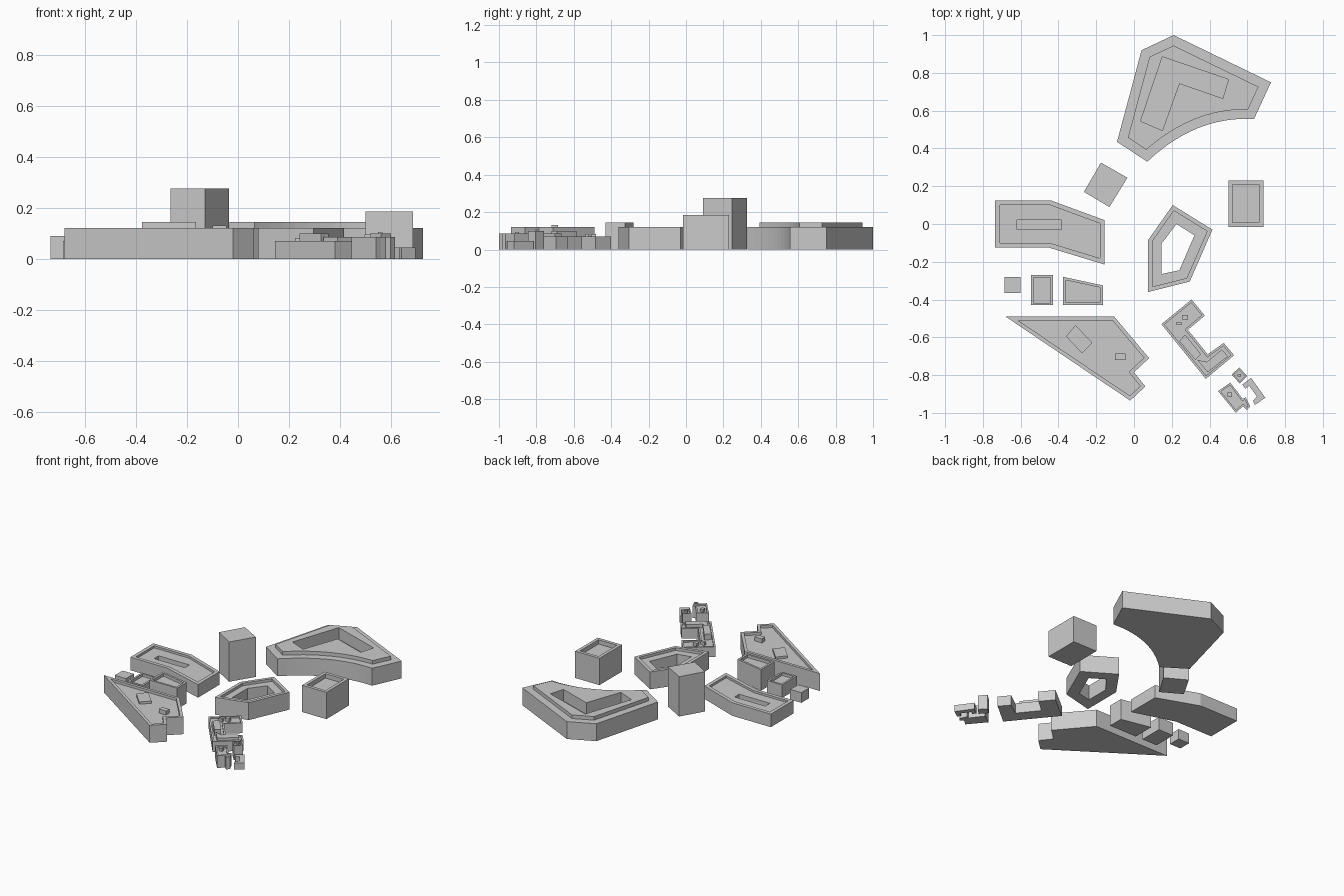
import bpy, bmesh
from mathutils import Vector

if "Cube" in bpy.data.objects:
    bpy.data.objects.remove(bpy.data.objects["Cube"])


def block(name, pts, top, base=0.0, rim=0.0, depth=0.0):
    """Extruded footprint; a positive rim leaves a parapet, a negative depth raises the middle."""
    bm = bmesh.new()
    lo = [bm.verts.new((x, y, base)) for x, y in pts]
    hi = [bm.verts.new((x, y, top)) for x, y in pts]
    n = len(pts)
    bm.faces.new(lo)
    roof = bm.faces.new(hi)
    for i in range(n):
        j = (i + 1) % n
        bm.faces.new((lo[i], lo[j], hi[j], hi[i]))
    bmesh.ops.recalc_face_normals(bm, faces=bm.faces[:])
    if rim:
        bmesh.ops.inset_region(bm, faces=[roof], thickness=rim, use_even_offset=True)
        inner = bmesh.ops.extrude_discrete_faces(bm, faces=[roof])["faces"][0]
        bmesh.ops.translate(bm, verts=inner.verts[:], vec=(0, 0, -depth))
        bmesh.ops.recalc_face_normals(bm, faces=bm.faces[:])
    me = bpy.data.meshes.new(name)
    bm.to_mesh(me)
    bm.free()
    ob = bpy.data.objects.new(name, me)
    bpy.context.collection.objects.link(ob)
    return ob


def rect(x0, x1, y0, y1):
    return [(x0, y0), (x1, y0), (x1, y1), (x0, y1)]


def carve(ob, pts, floor):
    """Cut a courtyard down to the given floor height."""
    cutter = block("courtyard_cutter", pts, 0.5, floor)
    cutter.hide_render = True
    mod = ob.modifiers.new("courtyard", 'BOOLEAN')
    mod.operation = 'DIFFERENCE'
    mod.solver = 'EXACT'
    mod.object = cutter
    bpy.context.view_layer.objects.active = ob
    bpy.ops.object.modifier_apply(modifier=mod.name)
    bpy.data.objects.remove(cutter)


def arc(a, c, b, n=12):
    """Quadratic curve between two corners, end points included."""
    a, b, c = Vector(a), Vector(b), Vector(c)
    out = []
    for i in range(n + 1):
        t = i / n
        out.append(tuple(a * (1 - t) ** 2 + c * 2 * t * (1 - t) + b * t * t))
    return out


# North building: curved front, stepped-in upper storey, L-shaped courtyard
block_north = block("north_building",
                    [(-.09, .435), (.04, .92), (.21, 1.0), (.725, .75)]
                    + arc((.635, .555), (.33, .575), (.07, .33)),
                    0.12, rim=0.05, depth=-0.025)
carve(block_north, [(.15, .885), (.5, .765), (.47, .665), (.24, .745),
                    (.15, .495), (.035, .545)], 0.065)

# Plain tower
block("tower", [(-.175, .325), (-.035, .245), (-.13, .09), (-.265, .17)], 0.275)

# East block
block("east_block", rect(.50, .685, -.015, .23), 0.185, rim=0.022, depth=0.03)

# West bent building with narrow light well
west = block("west_building", [(-.735, .125), (-.44, .125), (-.155, .02), (-.155, -.215),
                               (-.45, -.125), (-.735, -.125)], 0.12 - 0.03,
             rim=0.025, depth=0.015)
carve(west, rect(-.62, -.385, -.03, .02), 0.04)

# Ring building with an open atrium
ring = block("ring_building", [(.205, .1), (.415, -.03), (.295, -.305), (.075, -.36),
                               (.075, -.085)], 0.12, rim=0.022, depth=0.018)
carve(ring, [(.225, 0), (.32, -.06), (.24, -.245), (.145, -.265), (.145, -.105)], -0.1)

# Row of three small houses
block("small_cube_house", rect(-.685, -.6, -.365, -.28), 0.07)
block("middle_house", rect(-.545, -.43, -.43, -.27), 0.09, rim=0.013, depth=0.018)
block("wedge_house", [(-.375, -.28), (-.165, -.325), (-.165, -.43), (-.375, -.43)],
      0.145, rim=0.014, depth=0.02)

# Triangular south-west building and its roof boxes
block("triangular_building", [(-.68, -.49), (-.105, -.49), (.08, -.71), (0, -.785),
                              (.06, -.86), (-.02, -.935)], 0.12, rim=0.02, depth=0.018)
block("roof_box_large", [(-.31, -.535), (-.22, -.63), (-.275, -.685), (-.36, -.595)],
      0.118, 0.1)
block("roof_box_small", rect(-.1, -.045, -.72, -.685), 0.13, 0.1)

# South-east angled building with upper volumes
block("angled_building", [(.305, -.4), (.375, -.485), (.285, -.56), (.39, -.69), (.475, -.63),
                          (.53, -.695), (.38, -.82), (.145, -.53)], 0.07, rim=0.012, depth=0.01)
block("upper_wing_long", [(.27, -.585), (.355, -.69), (.325, -.72), (.24, -.62)], 0.1, 0.058)
block("upper_wing_short", [(.385, -.73), (.465, -.665), (.498, -.70), (.39, -.785),
                           (.335, -.72)], 0.085, 0.058)
for i, (x, y, w, d) in enumerate([(.27, -.493, .015, .012), (.238, -.528, .014, .008)]):
    block(f"roof_vent_{i + 1}", rect(x - w, x + w, y - d, y + d), 0.082, 0.058)

# Far south-east cluster
block("cluster_cube", [(.557, -.76), (.60, -.805), (.56, -.845), (.517, -.797)], 0.1,
      rim=0.008, depth=0.008)
block("cluster_cube_vent", rect(.549, .566, -.808, -.793), 0.106, 0.09)
block("cluster_low_wing", [(.62, -.815), (.695, -.92), (.64, -.958), (.63, -.935), (.652, -.915),
                           (.61, -.857), (.59, -.872), (.573, -.85)], 0.045)
block("cluster_house", [(.51, -.84), (.575, -.925), (.592, -.918), (.615, -.965), (.598, -.985),
                        (.578, -.965), (.56, -.98), (.54, -1.0), (.445, -.885)],
      0.085, rim=0.01, depth=0.01)
block("cluster_house_vent", rect(.495, .518, -.915, -.892), 0.095, 0.073)
